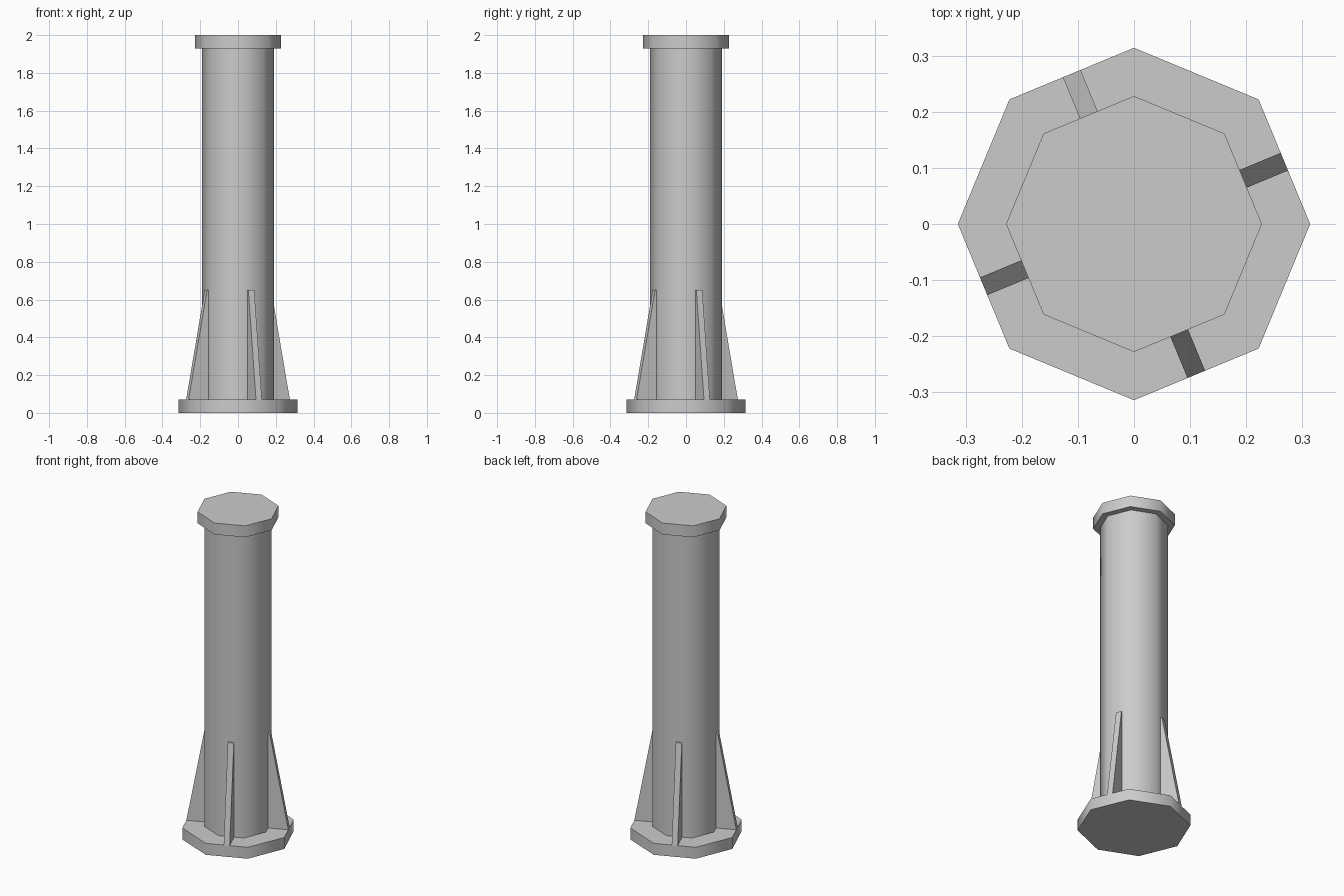
import bpy
import bmesh
from math import radians, cos
from mathutils import Matrix

cube = bpy.data.objects.get("Cube")
if cube:
    bpy.data.objects.remove(cube, do_unlink=True)

SIDES = 8
SHAFT_R, BASE_R, CAP_R = 0.19, 0.314, 0.228
PLATE = 0.07
HEIGHT = 2.0
FLAT = cos(radians(22.5))  # octagon radius to flat-side distance

grey = bpy.data.materials.new("plain_grey")
grey.use_nodes = True
colour = (0.6, 0.6, 0.6, 1)
grey.diffuse_color = colour
grey.node_tree.nodes["Principled BSDF"].inputs["Base Color"].default_value = colour


def finish(name, bm):
    bmesh.ops.recalc_face_normals(bm, faces=bm.faces)
    mesh = bpy.data.meshes.new(name)
    bm.to_mesh(mesh)
    bm.free()
    mesh.materials.append(grey)
    obj = bpy.data.objects.new(name, mesh)
    bpy.context.collection.objects.link(obj)
    bpy.ops.object.select_all(action="DESELECT")
    obj.select_set(True)
    bpy.context.view_layer.objects.active = obj
    bpy.ops.object.shade_smooth_by_angle(angle=radians(50))
    return obj


def octagon(name, radius, bottom, top):
    # Upright eight-sided prism with corners on the axes
    bm = bmesh.new()
    bmesh.ops.create_cone(bm, cap_ends=True, segments=SIDES, radius1=radius,
                          radius2=radius, depth=top - bottom,
                          matrix=Matrix.Translation((0, 0, (bottom + top) / 2)))
    return finish(name, bm)


def fin(name, angle):
    # Tapered gusset standing on the base against a flat side of the shaft
    half = 0.017
    inner = SHAFT_R * FLAT - 0.005
    profile = [(inner, PLATE), (BASE_R * FLAT, PLATE), (0.184, 0.65), (inner, 0.65)]
    bm = bmesh.new()
    face = bm.faces.new([bm.verts.new((r, -half, z)) for r, z in profile])
    extruded = bmesh.ops.extrude_face_region(bm, geom=[face])
    moved = [v for v in extruded["geom"] if isinstance(v, bmesh.types.BMVert)]
    bmesh.ops.translate(bm, verts=moved, vec=(0, 2 * half, 0))
    bm.transform(Matrix.Rotation(radians(angle), 4, "Z"))
    return finish(name, bm)


octagon("base_plate", BASE_R, 0, PLATE)
octagon("shaft", SHAFT_R, PLATE, HEIGHT - PLATE)
octagon("top_cap", CAP_R, HEIGHT - PLATE, HEIGHT)

# Four fins on alternate sides
for i, side in enumerate(("left", "back", "right", "front")):
    fin(side + "_fin", 22.5 + 90 * i)
